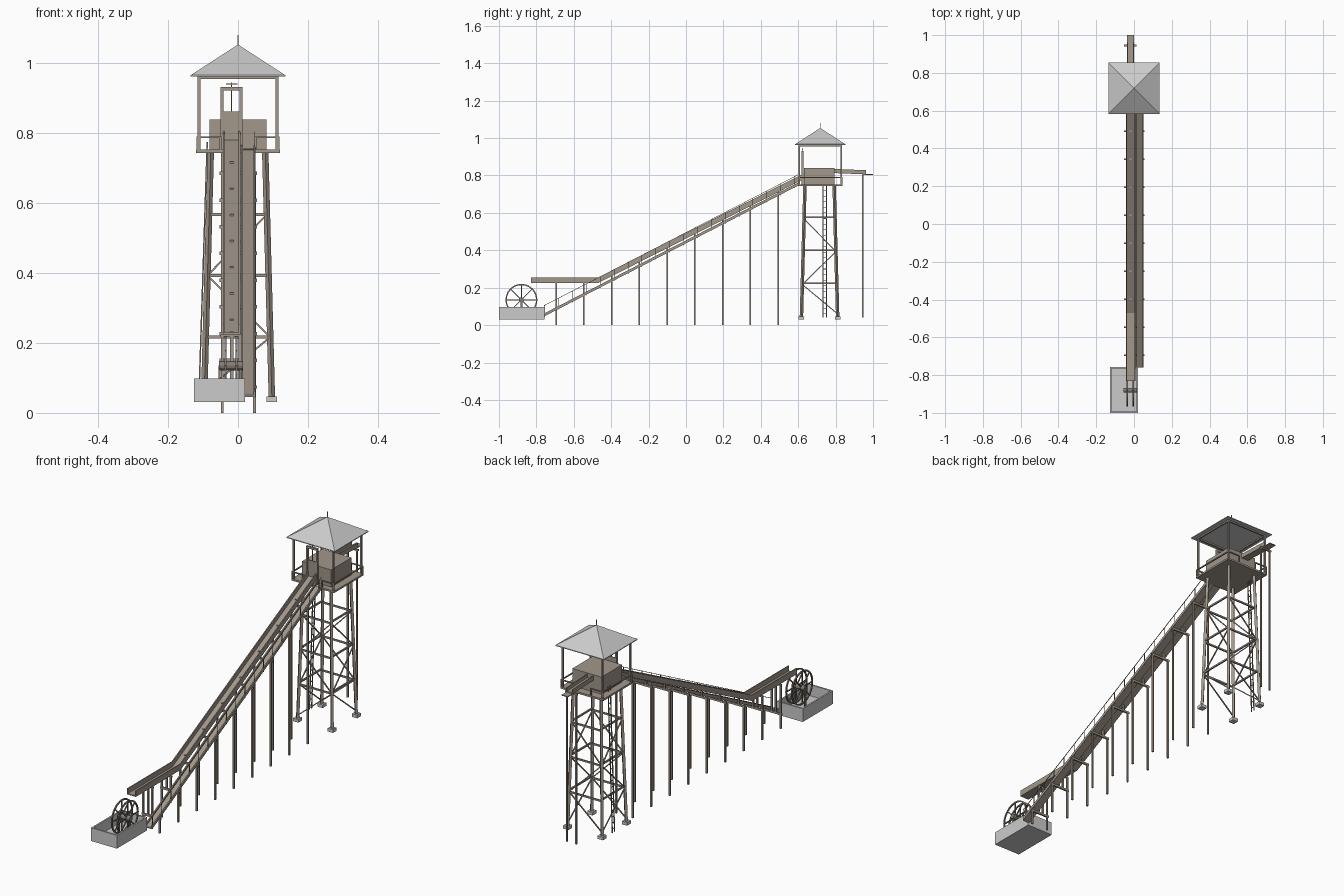
import bpy, bmesh, math
from mathutils import Vector, Matrix

if "Cube" in bpy.data.objects:
    bpy.data.objects.remove(bpy.data.objects["Cube"])


def material(name, col):
    m = bpy.data.materials.new(name)
    m.diffuse_color = (*col, 1)
    m.use_nodes = True
    m.node_tree.nodes["Principled BSDF"].inputs["Base Color"].default_value = m.diffuse_color
    return m


WOOD = material("wood", (0.36, 0.31, 0.26))
DARK = material("dark_wood", (0.24, 0.21, 0.18))


class Part:
    """Collects boxes, beams and rings into one named object."""
    def __init__(self, name, mat=None):
        self.name, self.mat, self.bm = name, mat, bmesh.new()

    def box(self, x0, x1, y0, y1, z0, z1):
        m = Matrix.Translation(((x0 + x1) / 2, (y0 + y1) / 2, (z0 + z1) / 2))
        bmesh.ops.create_cube(self.bm, size=1, matrix=m @ Matrix.Diagonal((x1 - x0, y1 - y0, z1 - z0, 1)))

    def beam(self, a, b, w, h=None):
        a, b = Vector(a), Vector(b)
        d = (b - a).normalized()
        side = d.cross(Vector((0, 0, 1)))
        side = side.normalized() if side.length > 1e-3 else Vector((1, 0, 0))
        up = side.cross(d)
        r = Matrix((side, d, up)).transposed().to_4x4()
        bmesh.ops.create_cube(self.bm, size=1, matrix=Matrix.Translation((a + b) / 2) @ r
                              @ Matrix.Diagonal((w, (b - a).length, h or w, 1)))

    def sweep(self, section, path):
        # (x, dz) cross-section carried along (y, z) points
        rings = [[self.bm.verts.new((x, y, z + dz)) for x, dz in section] for y, z in path]
        n = len(section)
        for a, b in zip(rings, rings[1:]):
            for i in range(n):
                self.bm.faces.new((a[i], a[(i + 1) % n], b[(i + 1) % n], b[i]))
        self.bm.faces.new(rings[0])
        self.bm.faces.new(rings[-1][::-1])

    def done(self):
        bmesh.ops.recalc_face_normals(self.bm, faces=self.bm.faces)
        me = bpy.data.meshes.new(self.name)
        self.bm.to_mesh(me)
        ob = bpy.data.objects.new(self.name, me)
        bpy.context.collection.objects.link(ob)
        if self.mat:
            me.materials.append(self.mat)
        return ob


def channel(x0, x1, depth, t=0.005):
    return [(x0, 0), (x1, 0), (x1, depth), (x1 - t, depth), (x1 - t, t),
            (x0 + t, t), (x0 + t, depth), (x0, depth)]


CY = 0.718                                   # tower centre
POST_Y = [-0.695 + 0.1484 * i for i in range(9)]
ramp = lambda y: 0.433 + 0.515 * y           # underside of walkway
flume_z = lambda y: max(0.225, 0.225 + 0.505 * (y + 0.47))

# Long water flume, flat at the low end
p = Part("flume", WOOD)
p.sweep(channel(-0.043, 0.007, 0.03), [(-0.83, 0.225), (-0.47, 0.225), (0.63, flume_z(0.63))])
p.done()

# Walkway beside the flume
p = Part("walkway", WOOD)
p.sweep(channel(0.009, 0.05, 0.016, 0.006), [(-0.76, ramp(-0.76) + 0.004), (0.61, ramp(0.61) + 0.004)])
p.done()

# Walkway handrail
p = Part("handrail", DARK)
p.beam((0.048, -0.76, ramp(-0.76) + 0.062), (0.048, 0.6, ramp(0.6) + 0.062), 0.0025)
for i in range(19):
    y = -0.755 + i * 0.0742
    p.beam((0.048, y, ramp(y)), (0.048, y, ramp(y) + 0.062), 0.0025)
p.done()

# Trestle bents under flume and walkway
p = Part("trestle", WOOD)
for y in POST_Y:
    z = ramp(y)
    top = flume_z(y) if y < -0.47 else z
    p.box(-0.053, 0.055, y - 0.004, y + 0.004, z - 0.006, z + 0.004)
    p.box(-0.049, -0.041, y - 0.004, y + 0.004, 0, top)
    p.box(0.043, 0.051, y - 0.004, y + 0.004, 0, z)
    p.box(-0.023, -0.013, y - 0.004, y + 0.004, z, flume_z(y) + 0.008)
    if y < -0.47:
        p.box(-0.05, 0.012, y - 0.004, y + 0.004, 0.217, 0.225)
        p.box(0.002, 0.01, y - 0.004, y + 0.004, z, 0.222)
p.done()

# Tower legs, girts and diagonals
legs, brace, feet = Part("tower_legs", WOOD), Part("tower_braces", WOOD), Part("tower_footings")
half = lambda z: 0.097 - 0.019 * (z - 0.04) / 0.705
corner = lambda sx, sy, z: (sx * half(z), CY - 0.004 + sy * half(z), z)
levels = [0.06, 0.217, 0.393, 0.568, 0.735]
for sx in (-1, 1):
    for sy in (-1, 1):
        legs.beam(corner(sx, sy, 0.04), corner(sx, sy, 0.747), 0.013)
        x, y, _ = corner(sx, sy, 0.04)
        feet.box(x - 0.015, x + 0.015, y - 0.015, y + 0.015, 0.031, 0.047)
for s in (-1, 1):
    for z in levels[1:4]:
        brace.beam(corner(-1, s, z), corner(1, s, z), 0.007, 0.008)
        brace.beam(corner(s, -1, z + 0.008), corner(s, 1, z + 0.008), 0.007, 0.008)
    for i in range(3):
        a, b = levels[i], levels[i + 1]
        k = 1 if i % 2 == 0 else -1
        brace.beam(corner(-k, s, a), corner(k, s, b), 0.005)
        brace.beam(corner(s, k, a), corner(s, -k, b), 0.005)
for part in (legs, brace, feet):
    part.done()

# Ladder on the left side
p = Part("ladder", DARK)
lx = lambda z: -0.112 + 0.024 * (z - 0.04) / 0.735
for y in (0.733, 0.751):
    p.beam((lx(0.04), y, 0.04), (lx(0.775), y, 0.775), 0.004)
for i in range(24):
    z = 0.06 + i * 0.03
    p.beam((lx(z), 0.733, z), (lx(z), 0.751, z), 0.003)
p.done()

# Deck, canopy posts and railings
p = Part("deck", WOOD)
p.box(-0.12, 0.12, CY - 0.118, CY + 0.118, 0.744, 0.753)
p.done()
p = Part("canopy_frame", WOOD)
r = 0.112
for sx in (-1, 1):
    for sy in (-1, 1):
        p.box(sx * r - 0.004, sx * r + 0.004, CY + sy * r - 0.004, CY + sy * r + 0.004, 0.75, 0.965)
    p.box(sx * r - 0.004, sx * r + 0.004, CY - r, CY + r, 0.956, 0.965)
    p.box(-r, r, CY + sx * r - 0.004, CY + sx * r + 0.004, 0.956, 0.965)
p.done()
p = Part("deck_railing", WOOD)
q = 0.116
for s in (-1, 1):
    p.box(s * q - 0.003, s * q + 0.003, CY - q, CY + q, 0.786, 0.791)
    for x0, x1 in ((-q, -0.05), (0.05, q)):
        p.box(x0, x1, CY + s * q - 0.003, CY + s * q + 0.003, 0.786, 0.791)
    for x in (-q, -0.05, 0.05, q):
        p.box(x - 0.003, x + 0.003, CY + s * q - 0.003, CY + s * q + 0.003, 0.75, 0.791)
p.done()

# Pyramid roof and finial
p = Part("roof")
bmesh.ops.create_cone(p.bm, cap_ends=True, segments=4, radius1=0.136 * math.sqrt(2), radius2=0, depth=0.088,
                      matrix=Matrix.Translation((0, CY, 1.010)) @ Matrix.Rotation(math.pi / 4, 4, 'Z'))
p.box(-0.136, 0.136, CY - 0.136, CY + 0.136, 0.963, 0.967)
p.box(-0.002, 0.002, CY - 0.002, CY + 0.002, 1.045, 1.081)
p.done()

# Header tank on the deck
p = Part("header_box", WOOD)
p.box(-0.082, 0.082, 0.63, 0.795, 0.753, 0.84)
p.done()

# Sluice gate with frame and screw handle
p = Part("sluice_gate", WOOD)
for x in (-0.046, 0.009):
    p.box(x - 0.004, x + 0.004, 0.618, 0.628, 0.753, 0.93)
p.box(-0.05, 0.013, 0.618, 0.628, 0.922, 0.932)
p.box(-0.042, 0.005, 0.621, 0.626, 0.775, 0.862)
p.box(-0.02, -0.017, 0.622, 0.625, 0.86, 0.945)
p.box(-0.035, -0.002, 0.621, 0.626, 0.939, 0.943)
p.done()

# Inlet trough behind the tower and its two posts
p = Part("inlet_trough", WOOD)
p.sweep(channel(-0.038, 0.001, 0.022), [(0.785, 0.813), (0.962, 0.806)])
p.box(-0.036, -0.001, 0.95, 1.0, 0.803, 0.807)
p.box(-0.053, 0.014, 0.941, 0.949, 0.797, 0.806)
for x in (-0.045, 0.007):
    p.box(x - 0.004, x + 0.004, 0.941, 0.949, 0.04, 0.8)
p.done()

# Open basin at the low end
p = Part("basin")
x0, x1, y0, y1, t = -0.126, 0.02, -1.0, -0.757, 0.008
p.box(x0, x1, y0, y1, 0.031, 0.042)
for a, b in ((x0, x0 + t), (x1 - t, x1)):
    p.box(a, b, y0, y1, 0.04, 0.098)
for a, b in ((y0, y0 + t), (y1 - t, y1)):
    p.box(x0 + t, x1 - t, a, b, 0.04, 0.098)
p.done()

# Water wheel: two spoked rims on a shared axle, with bearing posts
WY, WZ, WR = -0.88, 0.135, 0.086
p = Part("water_wheel", DARK)
for x in (-0.036, -0.004):
    for i in range(24):
        c = [(x, WY + (WR - 0.004) * math.cos(a), WZ + (WR - 0.004) * math.sin(a))
             for a in (math.tau * i / 24, math.tau * (i + 1) / 24)]
        p.beam(c[0], c[1], 0.006, 0.007)
    for i in range(8):
        a = math.tau * i / 8
        p.beam((x, WY, WZ), (x, WY + (WR - 0.006) * math.cos(a), WZ + (WR - 0.006) * math.sin(a)), 0.005)
bmesh.ops.create_cone(p.bm, cap_ends=True, segments=12, radius1=0.013, radius2=0.013, depth=0.07,
                      matrix=Matrix.Translation((-0.02, WY, WZ)) @ Matrix.Rotation(math.pi / 2, 4, 'Y'))
p.done()
p = Part("wheel_bearings", DARK)
for x in (-0.053, 0.008):
    p.box(x - 0.003, x + 0.003, WY - 0.006, WY + 0.006, 0.04, WZ)
p.done()
